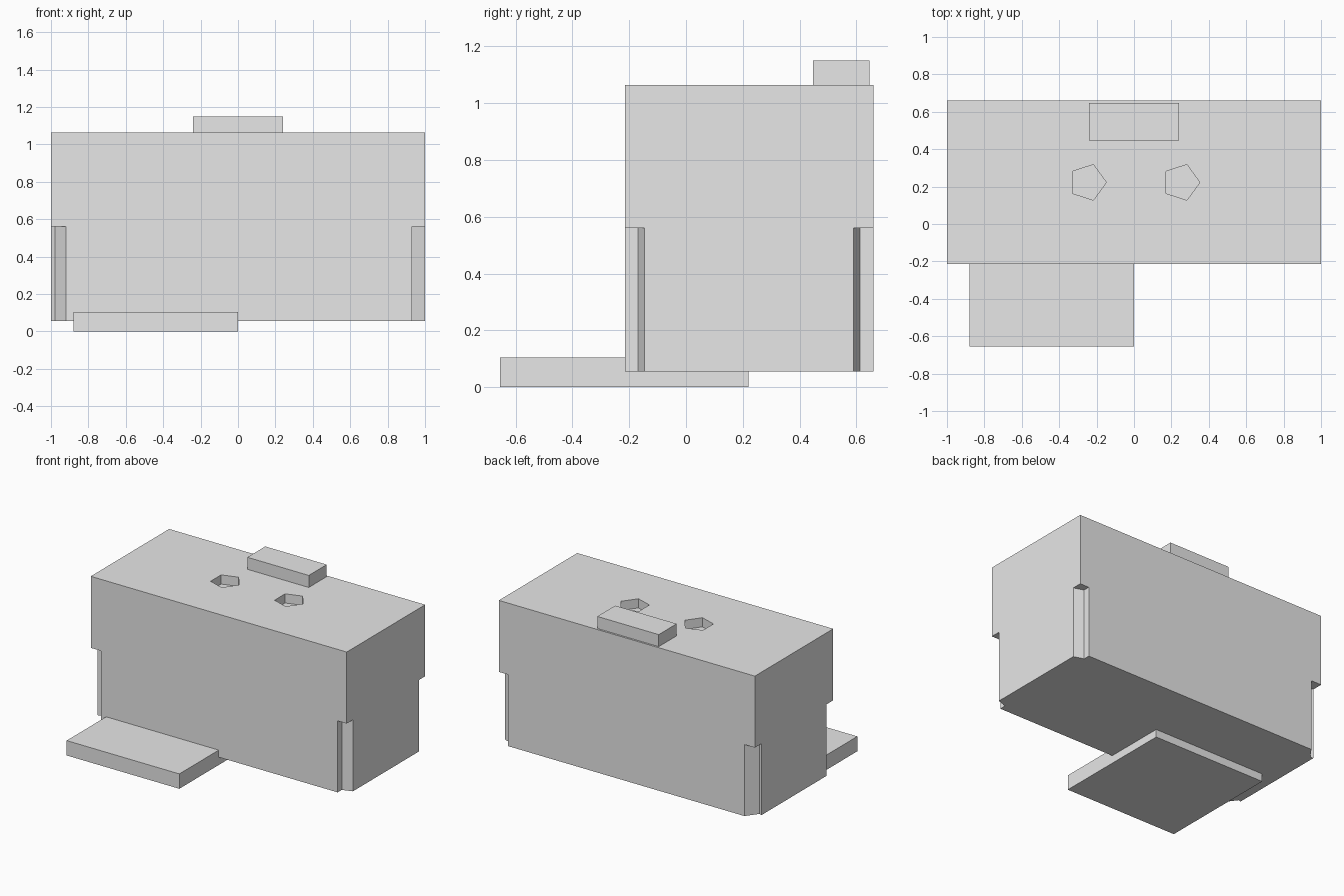
import bpy
import bmesh
from math import cos, sin, tau

cube = bpy.data.objects.get("Cube")
if cube:
    bpy.data.objects.remove(cube, do_unlink=True)

# Single light grey for the whole model
grey = bpy.data.materials.new("light_grey")
grey.use_nodes = True
grey.diffuse_color = (0.8, 0.8, 0.8, 1)
grey.node_tree.nodes["Principled BSDF"].inputs["Base Color"].default_value = (0.8, 0.8, 0.8, 1)


def add_object(name, bm):
    bmesh.ops.recalc_face_normals(bm, faces=bm.faces)
    mesh = bpy.data.meshes.new(name)
    bm.to_mesh(mesh)
    bm.free()
    mesh.materials.append(grey)
    obj = bpy.data.objects.new(name, mesh)
    bpy.context.collection.objects.link(obj)
    return obj


def prism(bm, outline, z0, z1):
    """Extrude a flat outline from z0 up to z1."""
    low = [bm.verts.new((x, y, z0)) for x, y in outline]
    high = [bm.verts.new((x, y, z1)) for x, y in outline]
    bm.faces.new(low[::-1])
    bm.faces.new(high)
    for i in range(len(low)):
        j = (i + 1) % len(low)
        bm.faces.new((low[i], low[j], high[j], high[i]))


def box(name, x0, x1, y0, y1, z0, z1):
    bm = bmesh.new()
    prism(bm, [(x0, y0), (x1, y0), (x1, y1), (x0, y1)], z0, z1)
    return add_object(name, bm)


def pentagon(cx, cy, r=0.1):
    return [(cx + r * cos(tau * i / 5), cy + r * sin(tau * i / 5)) for i in range(5)]


BOTTOM, TOP, MID_Y = 0.055, 1.065, 0.2225

# Main parts
body = box("body", -1, 1, -0.215, 0.66, BOTTOM, TOP)
box("front_plate", -0.88, 0, -0.655, 0.22, 0, 0.105)
box("top_block", -0.24, 0.24, 0.447, 0.647, TOP, 1.15)

# Five-sided cutters: corner notches and shallow top sockets
bm = bmesh.new()
for side in (-1, 1):
    for end in (-1, 1):
        prism(bm, pentagon(side * 1.01, MID_Y + end * 0.45), -0.1, 0.56)
    prism(bm, pentagon(side * 0.25 + 0.002, MID_Y), TOP - 0.065, TOP + 0.1)
cutter = add_object("notch_cutter", bm)
cutter.hide_render = True
cutter.hide_set(True)

cut = body.modifiers.new("notches", "BOOLEAN")
cut.operation = "DIFFERENCE"
cut.solver = "EXACT"
cut.object = cutter
